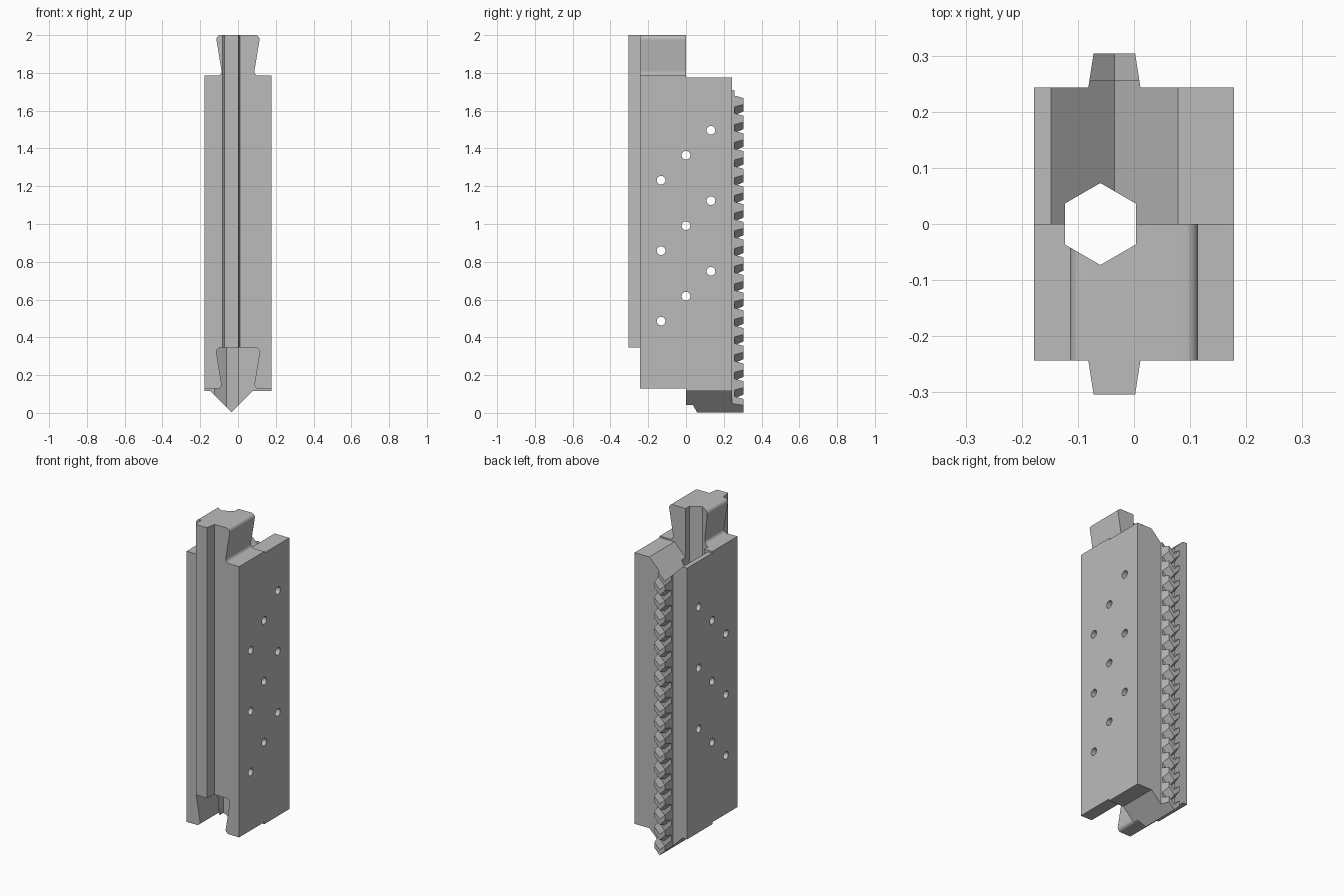
import bpy, bmesh
from math import radians, pi, tan
from mathutils import Vector, Matrix

cube = bpy.data.objects.get("Cube")
if cube:
    bpy.data.objects.remove(cube, do_unlink=True)

grey = bpy.data.materials.new("plain grey")
grey.use_nodes = True
COLOUR = (0.5, 0.5, 0.5, 1)
grey.diffuse_color = COLOUR
grey.node_tree.nodes["Principled BSDF"].inputs["Base Color"].default_value = COLOUR

HALF_W, DEPTH = 0.178, 0.243   # body half width and half depth
MID = -0.035                   # centre line of the rail, rack and V joint


def finish(name, bm):
    bmesh.ops.recalc_face_normals(bm, faces=bm.faces)
    mesh = bpy.data.meshes.new(name)
    bm.to_mesh(mesh)
    bm.free()
    mesh.materials.append(grey)
    obj = bpy.data.objects.new(name, mesh)
    bpy.context.collection.objects.link(obj)
    return obj


def add_loft(bm, near, far, y0, y1):
    """Solid between two matching x-z outlines."""
    a = [bm.verts.new((x, y0, z)) for x, z in near]
    b = [bm.verts.new((x, y1, z)) for x, z in far]
    bm.faces.new(a)
    bm.faces.new(b[::-1])
    for i in range(len(a)):
        j = (i + 1) % len(a)
        bm.faces.new((a[i], b[i], b[j], a[j]))


def loft(name, near, far, y0, y1):
    bm = bmesh.new()
    add_loft(bm, near, far, y0, y1)
    return finish(name, bm)


def rounded(points, steps=6):
    """Outline with each (x, z, radius) corner filleted."""
    out = []
    for i, (x, z, r) in enumerate(points):
        p = Vector((x, z))
        if not r:
            out.append((x, z))
            continue
        u = (Vector(points[i - 1][:2]) - p).normalized()
        v = (Vector(points[(i + 1) % len(points)][:2]) - p).normalized()
        angle = u.angle(v)
        cut = r / tan(angle / 2)
        start, end = p + u * cut, p + v * cut
        centre = p + (u + v).normalized() * (cut ** 2 + r ** 2) ** 0.5
        for k in range(steps + 1):
            d = (start.lerp(end, k / steps) - centre).normalized()
            out.append(tuple(centre + d * r))
    return out


def chevron(w, low, high, drop=1.0):
    """V-shaped band; low and high are the heights at its outer ends."""
    d = w * drop
    return [(MID - w, low), (MID, low - d), (MID + w, low),
            (MID + w, high), (MID, high - d), (MID - w, high)]


def boolean(obj, tool, operation):
    mod = obj.modifiers.new("cut", 'BOOLEAN')
    mod.operation, mod.solver, mod.object = operation, 'EXACT', tool
    bpy.context.view_layer.update()
    graph = bpy.context.evaluated_depsgraph_get()
    mesh = bpy.data.meshes.new_from_object(obj.evaluated_get(graph))
    obj.modifiers.clear()
    obj.data = mesh
    bpy.data.objects.remove(tool, do_unlink=True)


# Front half: dovetail tab above, matching dovetail slot below
R = 0.022
side = [(0.118, 0.345, R), (0.083, 0.128, R), (HALF_W, 0.128, 0),
        (HALF_W, 1.785, 0), (0.083, 1.785, R), (0.118, 2.0, R)]
outline = rounded(side + [(-x, z, r) for x, z, r in reversed(side)])
body = loft("body", outline, outline, -DEPTH, 0)

# Back half: V notch above, V tongue below
V = 0.113
outline = []
for apex, flat in ((0.003, 0.116), (1.663, 1.776)):
    row = [(-HALF_W, flat), (MID - V, flat), (MID, apex),
           (MID + V, flat), (HALF_W, flat)]
    outline += row if not outline else row[::-1]
boolean(body, loft("back_half", outline, outline, 0, DEPTH), 'UNION')

# Hexagonal bore and the slanted rows of cross holes
bm = bmesh.new()
bmesh.ops.create_cone(bm, cap_ends=True, segments=6, radius1=0.073, radius2=0.073,
                      depth=3, matrix=Matrix.Translation((-0.06, 0, 1)))
top = max(v.co.y for v in bm.verts)
if top < 0.07:   # keep a corner pointing to the back
    bmesh.ops.rotate(bm, verts=bm.verts, cent=(-0.06, 0, 1),
                     matrix=Matrix.Rotation(pi / 6, 3, 'Z'))
boolean(body, finish("bore_cutter", bm), 'DIFFERENCE')

bm = bmesh.new()
for row in range(3):
    for col in (-1, 0, 1):
        z = 1.364 - 0.373 * row + 0.132 * col
        place = Matrix.Translation((0, 0.132 * col, z)) @ Matrix.Rotation(pi / 2, 4, 'Y')
        bmesh.ops.create_cone(bm, cap_ends=True, segments=24, radius1=0.023,
                              radius2=0.023, depth=1, matrix=place)
boolean(body, finish("hole_cutter", bm), 'DIFFERENCE')

# Front rail
loft("front_rail", chevron(0.037, 0.345, 2.0, 0), chevron(0.0465, 0.345, 2.0, 0),
     -0.304, -DEPTH)

# Rack: tapered strip with V-shaped teeth
ROOT, TIP = 0.0445, 0.037
loft("rack_base", chevron(0.0465, 0.0495, 1.7095), chevron(ROOT, 0.0475, 1.7075),
     DEPTH, 0.256)
bm = bmesh.new()
for i in range(18):
    z = 1.65 - 0.0937 * i
    add_loft(bm, chevron(ROOT, max(z - 0.03, 0.0475), z + 0.03),
             chevron(TIP, max(z - 0.017, 0.04), z + 0.017), 0.256, 0.304)
finish("rack_teeth", bm)

# Smooth the fillets and holes, keep every other edge crisp
bpy.ops.object.select_all(action='DESELECT')
body.select_set(True)
bpy.context.view_layer.objects.active = body
bpy.ops.object.shade_smooth_by_angle(angle=radians(25))
